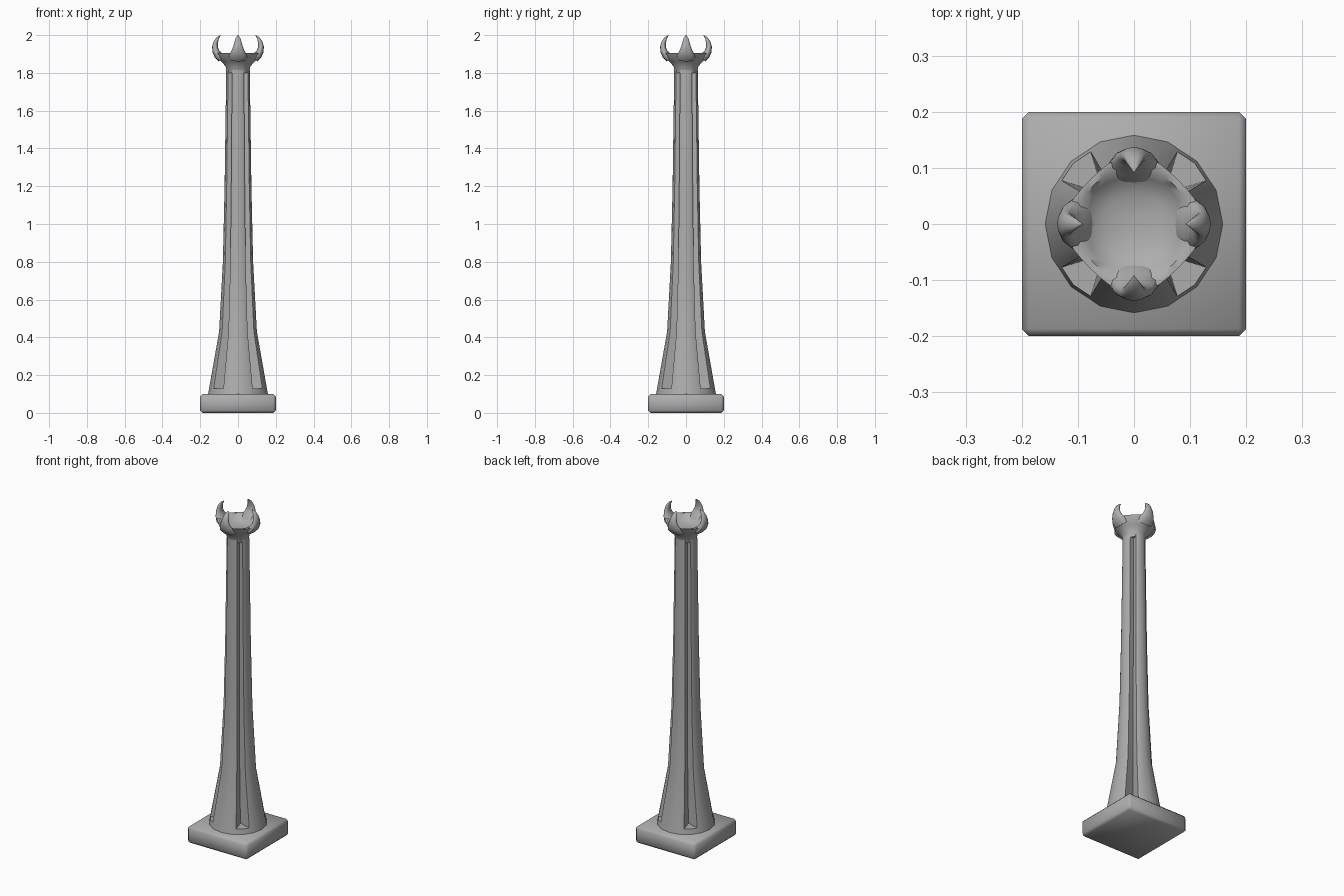
import bpy, bmesh, math
from math import cos, sin, radians, pi

cube = bpy.data.objects.get("Cube")
if cube:
    bpy.data.objects.remove(cube, do_unlink=True)

stone = bpy.data.materials.new("grey_stone")
stone.use_nodes = True
GREY = (0.42, 0.42, 0.42, 1)
stone.diffuse_color = GREY
stone.node_tree.nodes["Principled BSDF"].inputs["Base Color"].default_value = GREY


def finish(name, bm, angle):
    """Turn a bmesh into a smooth object with sharp edges above an angle."""
    bmesh.ops.recalc_face_normals(bm, faces=bm.faces)
    mesh = bpy.data.meshes.new(name)
    bm.to_mesh(mesh)
    bm.free()
    mesh.materials.append(stone)
    mesh.shade_smooth()
    mesh.set_sharp_from_angle(angle=radians(angle))
    obj = bpy.data.objects.new(name, mesh)
    bpy.context.collection.objects.link(obj)
    return obj


def loft(bm, rings):
    """Skin a list of closed point rings and cap both ends."""
    loops = [[bm.verts.new(p) for p in ring] for ring in rings]
    for a, b in zip(loops, loops[1:]):
        for i in range(len(a)):
            j = (i + 1) % len(a)
            bm.faces.new((a[i], a[j], b[j], b[i]))
    bm.faces.new(loops[0][::-1])
    bm.faces.new(loops[-1])


# Square plinth with chamfered edges
bm = bmesh.new()
bmesh.ops.create_cube(bm, size=1)
bmesh.ops.scale(bm, vec=(0.4, 0.4, 0.1), verts=bm.verts)
bmesh.ops.translate(bm, vec=(0, 0, 0.05), verts=bm.verts)
bmesh.ops.bevel(bm, geom=bm.edges[:], offset=0.013, segments=1, affect='EDGES')
finish("plinth", bm, 50)


# Tapered shaft with a V groove on each diagonal
def shaft_ring(z, r, depth):
    ring = []
    chord = r * cos(radians(11.25))
    for quarter in range(4):
        for deg, rad in ((0, r), (22.5, r), (31, chord), (45, r * depth),
                         (59, chord), (67.5, r)):
            a = radians(deg + 90 * quarter)
            ring.append((rad * cos(a), rad * sin(a), z))
    return ring


SHAFT = [(0.09, 0.16, 1), (0.13, 0.153, 1), (0.13, 0.153, 0.5),
         (0.43, 0.1, 0.55), (0.8, 0.08, 0.6), (1.2, 0.071, 0.62),
         (1.83, 0.062, 0.65)]
bm = bmesh.new()
loft(bm, [shaft_ring(*s) for s in SHAFT])
finish("grooved_shaft", bm, 30)

# Flared bowl, pulled out slightly toward the claws
BOWL = [(1.8, 0.058, 0), (1.835, 0.066, 0), (1.86, 0.086, 0.02),
        (1.88, 0.106, 0.04), (1.905, 0.117, 0.05), (1.905, 0.1, 0),
        (1.885, 0.085, -0.05), (1.87, 0.055, -0.03), (1.865, 0.02, 0)]
SIDES = 32
bm = bmesh.new()
rings = []
for z, r, lobe in BOWL:
    ring = []
    for i in range(SIDES):
        a = 2 * pi * i / SIDES
        rad = r * (1 + lobe * cos(4 * a))
        ring.append((rad * cos(a), rad * sin(a), z))
    rings.append(ring)
loft(bm, rings)
finish("bowl", bm, 60)

# Four claws curling inward: radius, height, half thickness, half width
CLAW = [(0.088, 1.872, 0.018, 0.045), (0.104, 1.892, 0.022, 0.048),
        (0.118, 1.915, 0.018, 0.036), (0.122, 1.94, 0.015, 0.025),
        (0.118, 1.962, 0.012, 0.019), (0.109, 1.982, 0.008, 0.013),
        (0.093, 2.0, 0.001, 0.001)]
for number in range(4):
    turn = number * pi / 2
    bm = bmesh.new()
    rings = []
    for i, (r, z, thick, wide) in enumerate(CLAW):
        before, after = CLAW[max(i - 1, 0)], CLAW[min(i + 1, len(CLAW) - 1)]
        dr, dz = after[0] - before[0], after[1] - before[1]
        size = math.hypot(dr, dz)
        nr, nz = dz / size, -dr / size
        if i == len(CLAW) - 1:
            nr, nz = 1, 0
        ring = []
        for k in range(12):
            a = k * pi / 6
            out, side = thick * cos(a), wide * sin(a)
            rad, up = r + out * nr, z + out * nz
            ring.append((rad * cos(turn) - side * sin(turn),
                         rad * sin(turn) + side * cos(turn), up))
        rings.append(ring)
    loft(bm, rings)
    finish("claw_" + ("left", "back", "right", "front")[number], bm, 60)
